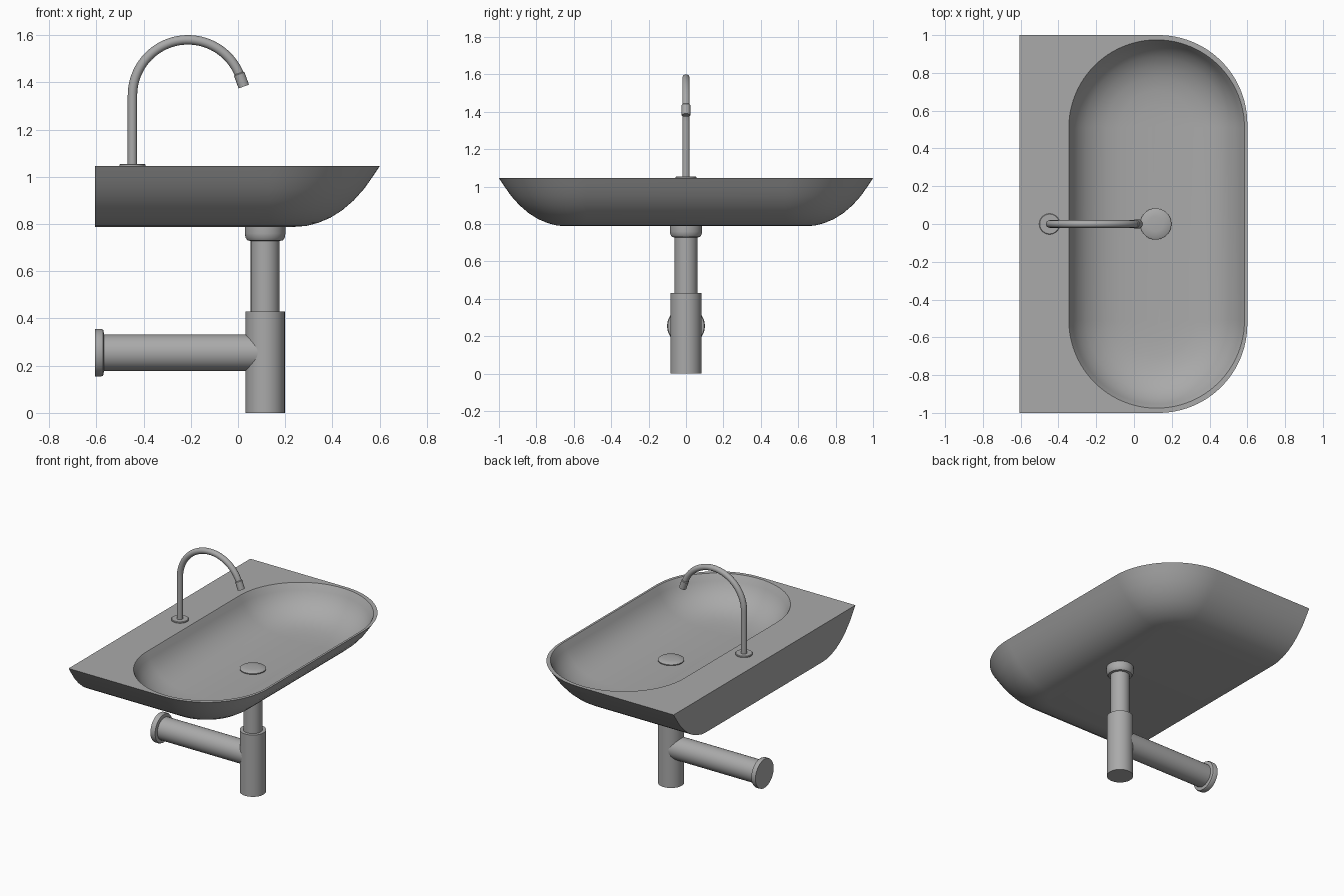
import bpy, bmesh
from math import sin, cos, pi, radians
from mathutils import Vector, Matrix

if "Cube" in bpy.data.objects:
    bpy.data.objects.remove(bpy.data.objects["Cube"])

GREY = (0.4, 0.4, 0.4, 1)
grey = bpy.data.materials.new("plain grey")
grey.use_nodes = True
grey.diffuse_color = GREY
grey.node_tree.nodes["Principled BSDF"].inputs["Base Color"].default_value = GREY

DRAIN_X = 0.115
TOP = 1.045
STEPS = 24


def finish(ob, angle=35):
    """Assign the material and shade smooth with sharp edges kept."""
    bpy.ops.object.select_all(action="DESELECT")
    ob.select_set(True)
    bpy.context.view_layer.objects.active = ob
    ob.data.materials.clear()
    ob.data.materials.append(grey)
    bpy.ops.object.shade_smooth_by_angle(angle=radians(angle))


def rings_to_object(name, rings, matrix=Matrix()):
    """Skin a stack of equal rings and cap both ends."""
    bm = bmesh.new()
    loops = [[bm.verts.new(matrix @ Vector(p)) for p in ring] for ring in rings]
    n = len(loops[0])
    for a, b in zip(loops, loops[1:]):
        for i in range(n):
            j = (i + 1) % n
            bm.faces.new((a[i], a[j], b[j], b[i]))
    bm.faces.new(loops[0])
    bm.faces.new(loops[-1])
    bmesh.ops.remove_doubles(bm, verts=bm.verts, dist=1e-5)
    bmesh.ops.recalc_face_normals(bm, faces=bm.faces)
    me = bpy.data.meshes.new(name)
    bm.to_mesh(me)
    bm.free()
    ob = bpy.data.objects.new(name, me)
    bpy.context.collection.objects.link(ob)
    finish(ob)
    return ob


def lathe(name, profile, matrix, sides=48):
    """Turn (radius, height) pairs around the local z axis."""
    rings = [[(r * cos(2 * pi * i / sides), r * sin(2 * pi * i / sides), h)
              for i in range(sides)] for r, h in profile]
    return rings_to_object(name, rings, matrix)


def mirrored(half, z):
    return [(x, y, z) for x, y in half] + [(x, -y, z) for x, y in reversed(half)]


def outer_ring(inset, z):
    """Flat square back, rounded front; the inset leaves the back in place."""
    cx, cy, r = 0.13, 0.53, 0.47 - inset
    half = [(cx + r * cos(pi / 2 * i / STEPS), cy + r * sin(pi / 2 * i / STEPS))
            for i in range(STEPS + 1)]
    h = STEPS // 2
    half += [(cx + (-0.605 - cx) * i / h, cy + r) for i in range(1, h + 1)]
    half += [(-0.605, cy + r * (1 - i / h)) for i in range(1, h + 1)]
    return mirrored(half, z)


def bowl_ring(inset, z):
    """Stadium shape with as many points as the outer ring."""
    cx, cy, r = 0.12, 0.51, 0.465 - inset
    half = [(cx + r * cos(pi / 2 * i / STEPS), cy + r * sin(pi / 2 * i / STEPS))
            for i in range(2 * STEPS + 1)]
    return mirrored(half, z)


# Basin: underside, deck and bowl in one skin
underside = [(0.36, 0.788), (0.31, 0.792), (0.26, 0.805), (0.21, 0.826), (0.16, 0.857),
             (0.11, 0.9), (0.065, 0.95), (0.03, 1.0), (0, TOP)]
bowl = [(0, TOP), (0.006, 1.036), (0.022, 1.0), (0.05, 0.955), (0.09, 0.917),
        (0.14, 0.885), (0.2, 0.862), (0.27, 0.849), (0.35, 0.843), (0.44, 0.841)]
rings_to_object("basin", [outer_ring(*p) for p in underside] + [bowl_ring(*p) for p in bowl])

# Waste: cap, nut, tailpiece and trap body on one vertical axis
axis = Matrix.Translation((DRAIN_X, 0, 0))
lathe("drain_cap", [(0.06, 0.835), (0.06, 0.85), (0.083, 0.852), (0.083, 0.858),
                    (0.076, 0.863), (0.04, 0.867), (0.005, 0.868)], axis)
lathe("drain_nut", [(0.06, 0.728), (0.075, 0.731), (0.083, 0.742), (0.086, 0.76),
                    (0.086, 0.79)], axis)
lathe("tailpiece", [(0.061, 0.41), (0.061, 0.79)], axis)
lathe("trap_body", [(0.083, 0), (0.083, 0.43)], axis)

# Outlet pipe and wall flange running to the back
outlet = Matrix.Translation((-0.605, 0, 0.255)) @ Matrix.Rotation(pi / 2, 4, "Y")
lathe("outlet_pipe", [(0.077, 0.02), (0.077, 0.7)], outlet)
lathe("wall_flange", [(0.1, 0), (0.101, 0.025), (0.097, 0.034), (0.077, 0.038)], outlet)

# Tap: base plate, bent spout and nozzle
tap_x, bend_x, bend_z, bend_r = -0.447, -0.212, 1.345, 0.235
lathe("tap_base", [(0.055, TOP), (0.055, 1.051), (0.052, 1.054)],
      Matrix.Translation((tap_x, 0, 0)))
end = radians(20)
path = [(tap_x, 1.04)]
for i in range(41):
    a = pi + (end - pi) * i / 40
    path.append((bend_x + bend_r * cos(a), bend_z + bend_r * sin(a)))
curve = bpy.data.curves.new("tap_spout", "CURVE")
curve.dimensions = "3D"
curve.bevel_depth = 0.02
curve.bevel_resolution = 6
curve.use_fill_caps = True
spline = curve.splines.new("POLY")
spline.points.add(len(path) - 1)
for pt, (x, z) in zip(spline.points, path):
    pt.co = (x, 0, z, 1)
spout = bpy.data.objects.new("tap_spout", curve)
bpy.context.collection.objects.link(spout)
bpy.ops.object.select_all(action="DESELECT")
spout.select_set(True)
bpy.context.view_layer.objects.active = spout
bpy.ops.object.convert(target="MESH")
finish(bpy.context.object)

tip = Vector((path[-1][0], 0, path[-1][1]))
direction = Vector((sin(end), 0, -cos(end)))
turn = direction.to_track_quat("Z", "Y").to_matrix().to_4x4()
lathe("tap_nozzle", [(0.02, -0.014), (0.0235, -0.01), (0.0235, 0.046)],
      Matrix.Translation(tip) @ turn, 32)
